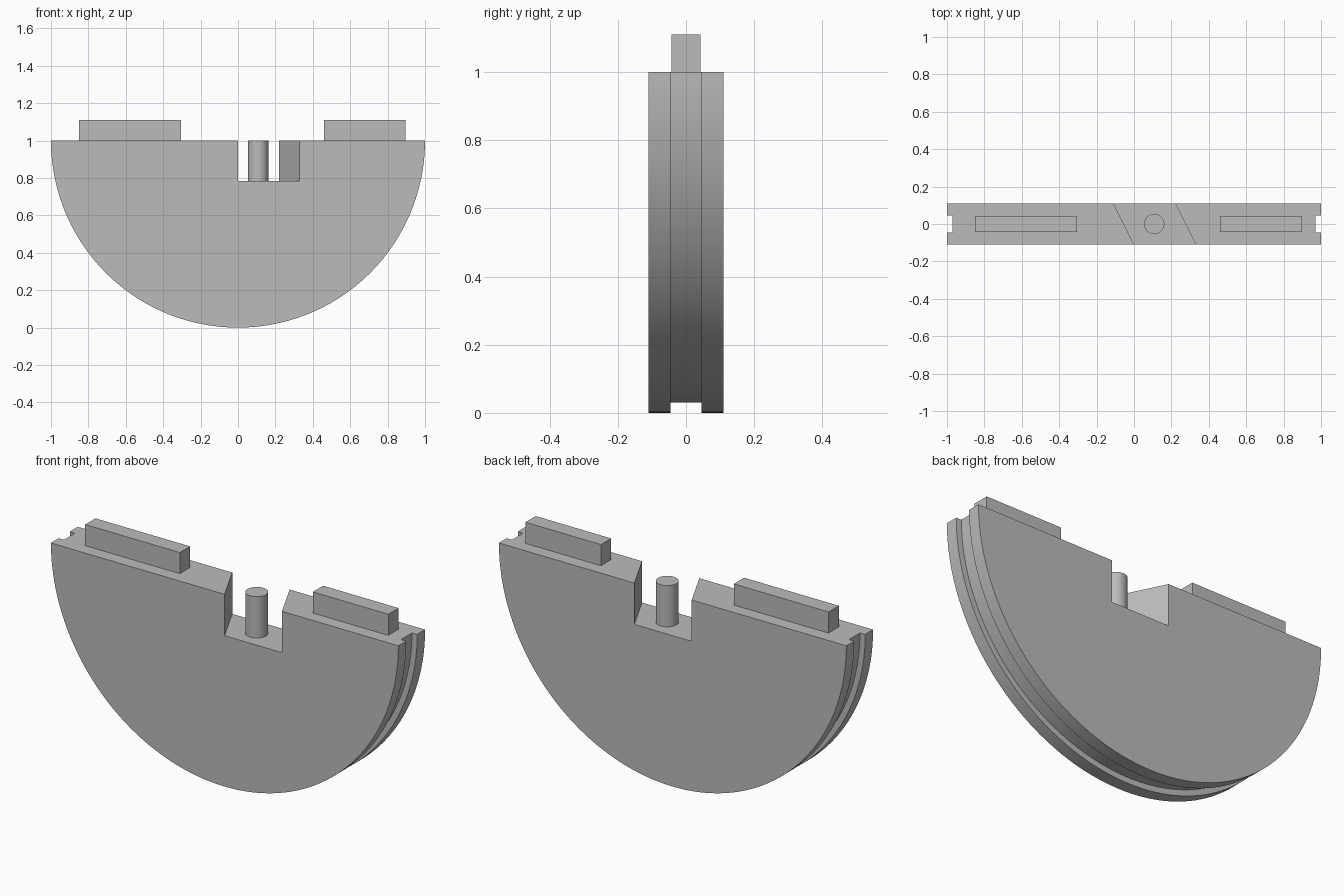
import bpy, bmesh, math
from mathutils import Vector

cube = bpy.data.objects.get("Cube")
if cube:
    bpy.data.objects.remove(cube, do_unlink=True)

HALF = 0.11        # half thickness of the disc
GROOVE = 0.045     # half width of the rim groove
FLOOR = 0.785      # height of the notch floor

grey = bpy.data.materials.new("plain_grey")
grey.use_nodes = True
grey.diffuse_color = (0.5, 0.5, 0.5, 1)
bsdf = next(n for n in grey.node_tree.nodes if n.type == 'BSDF_PRINCIPLED')
bsdf.inputs["Base Color"].default_value = grey.diffuse_color


def make(name, bm):
    bmesh.ops.recalc_face_normals(bm, faces=bm.faces)
    mesh = bpy.data.meshes.new(name)
    bm.to_mesh(mesh)
    bm.free()
    mesh.materials.append(grey)
    obj = bpy.data.objects.new(name, mesh)
    bpy.context.collection.objects.link(obj)
    return obj


def prism(name, outline, z0, z1):
    bm = bmesh.new()
    base = bm.faces.new([bm.verts.new((x, y, z0)) for x, y in outline])
    top = bmesh.ops.extrude_face_region(bm, geom=[base])["geom"]
    bmesh.ops.translate(bm, vec=(0, 0, z1 - z0),
                        verts=[v for v in top if isinstance(v, bmesh.types.BMVert)])
    return make(name, bm)


def shade(obj):
    bpy.ops.object.select_all(action='DESELECT')
    obj.select_set(True)
    bpy.context.view_layer.objects.active = obj
    bpy.ops.object.shade_smooth_by_angle(angle=math.radians(30))


# Half disc: a grooved rim section swept half a turn, then capped on top
bm = bmesh.new()
section = [(0, -HALF), (1, -HALF), (1, -GROOVE), (0.97, -GROOVE),
           (0.97, GROOVE), (1, GROOVE), (1, HALF), (0, HALF)]
points = [bm.verts.new((r, y, 1)) for r, y in section]
edges = [bm.edges.new(pair) for pair in zip(points, points[1:])]
bmesh.ops.spin(bm, geom=points + edges, cent=(0, 0, 1), axis=(0, 1, 0),
               angle=math.pi, steps=80)
bmesh.ops.remove_doubles(bm, verts=bm.verts, dist=0.0001)
bmesh.ops.holes_fill(bm, edges=[e for e in bm.edges if e.is_boundary], sides=0)
bm.normal_update()
for side in (-HALF, HALF):
    flat = [f for f in bm.faces if all(abs(v.co.y - side) < 0.001 for v in f.verts)]
    bmesh.ops.dissolve_faces(bm, faces=flat)
body = make("half_disc", bm)

# Slanted notch cut through the top edge
def slant(x, y):
    return (x - (y + HALF) / 2, y)

cutter = prism("notch_cutter", [slant(0, -0.2), slant(0.33, -0.2),
                                slant(0.33, 0.2), slant(0, 0.2)], FLOOR, 1.2)
cutter.hide_render = True
cut = body.modifiers.new("notch", 'BOOLEAN')
cut.operation = 'DIFFERENCE'
cut.solver = 'EXACT'
cut.object = cutter
bpy.ops.object.select_all(action='DESELECT')
body.select_set(True)
bpy.context.view_layer.objects.active = body
bpy.ops.object.modifier_apply(modifier=cut.name)
bpy.data.objects.remove(cutter, do_unlink=True)
shade(body)

# Raised tabs on the top edge
for name, x0, x1 in (("right_tab", -0.85, -0.305), ("left_tab", 0.46, 0.895)):
    prism(name, [(x0, -0.042), (x1, -0.042), (x1, 0.042), (x0, 0.042)], 0.99, 1.11)

# Round pin standing in the notch
bm = bmesh.new()
bmesh.ops.create_cone(bm, cap_ends=True, segments=48, radius1=0.054, radius2=0.054,
                      depth=1.0 - FLOOR + 0.01)
bmesh.ops.translate(bm, verts=bm.verts, vec=Vector((0.108, 0, (FLOOR + 0.99) / 2)))
shade(make("pin", bm))
